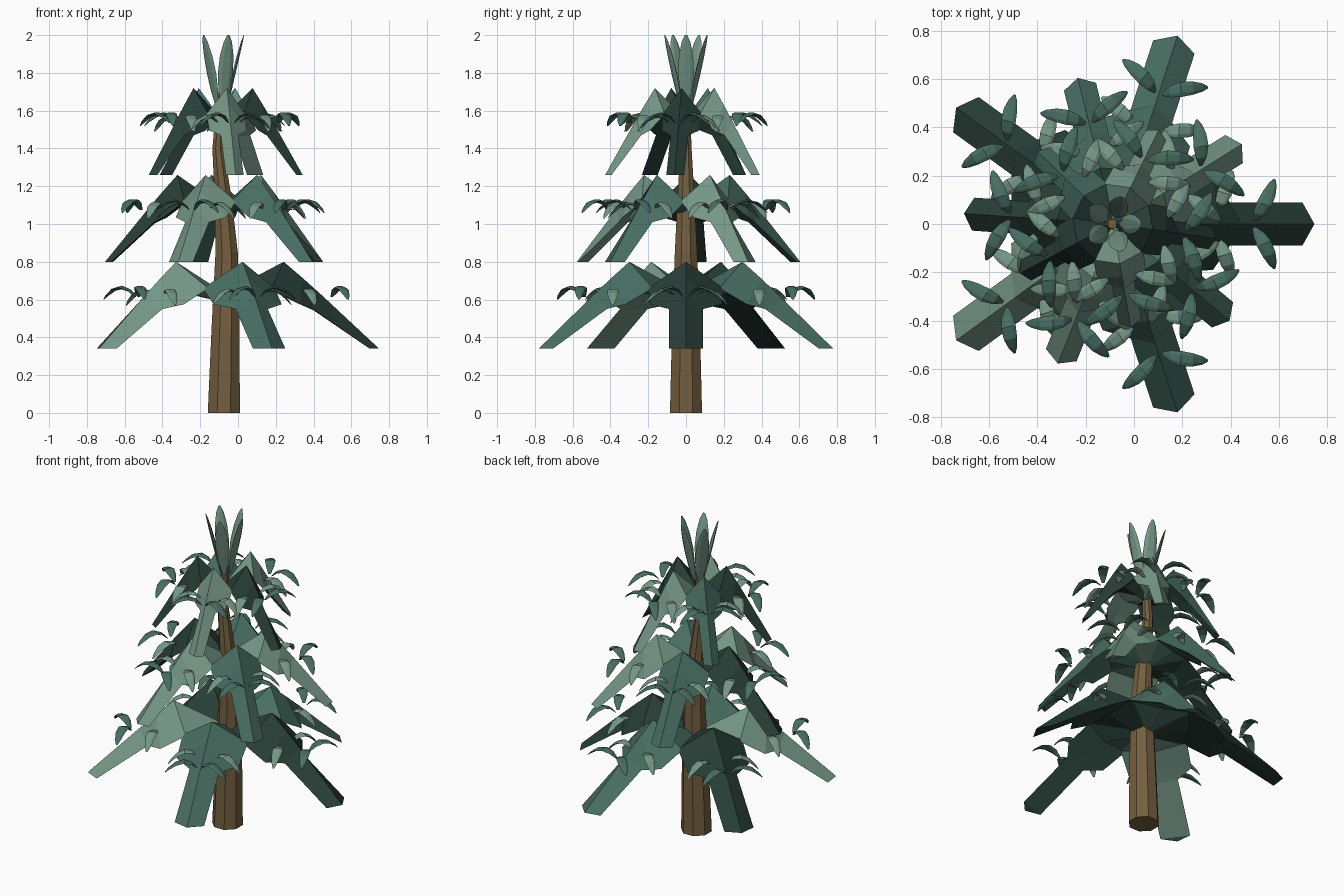
import bpy, bmesh, math
from mathutils import Vector

if "Cube" in bpy.data.objects:
    bpy.data.objects.remove(bpy.data.objects["Cube"])


def material(name, rgb):
    m = bpy.data.materials.new(name)
    lin = [((c / 255 + 0.055) / 1.055) ** 2.4 for c in rgb]
    m.diffuse_color = (*lin, 1)
    m.use_nodes = True
    m.node_tree.nodes["Principled BSDF"].inputs["Base Color"].default_value = m.diffuse_color
    return m


DARK = material("dark green", (40, 62, 55))
TEAL = material("mid green", (72, 110, 98))
LIGHT = material("pale green", (117, 151, 134))
BROWN = material("bark brown", (116, 95, 63))


def loft(name, rings, mat):
    """Closed flat-shaded body through rings of equal point count."""
    bm = bmesh.new()
    vs = [[bm.verts.new(p) for p in ring] for ring in rings]
    n = len(vs[0])
    for a, b in zip(vs, vs[1:]):
        for i in range(n):
            j = (i + 1) % n
            bm.faces.new((a[i], a[j], b[j], b[i]))
    bm.faces.new(vs[0][::-1])
    bm.faces.new(vs[-1])
    bmesh.ops.recalc_face_normals(bm, faces=bm.faces)
    me = bpy.data.meshes.new(name)
    bm.to_mesh(me)
    bm.free()
    me.materials.append(mat)
    ob = bpy.data.objects.new(name, me)
    bpy.context.collection.objects.link(ob)
    return ob


def leaf(name, path, side, width, thick, mat):
    """Thin oval leaf along a quadratic curve of three points."""
    a, b, c = (Vector(p) for p in path)
    side = Vector(side).normalized()
    rings = []
    for t, k in ((0, .25), (.2, .75), (.45, 1), (.7, .9), (.9, .55), (1, .15)):
        p = a * (1 - t) ** 2 + b * 2 * t * (1 - t) + c * t * t
        tan = ((b - a) * (1 - t) + (c - b) * t).normalized()
        up = tan.cross(side).normalized()
        rings.append([p + side * (width * k * math.cos(q * math.pi / 3))
                      + up * (thick * k * math.sin(q * math.pi / 3)) for q in range(6)])
    loft(name, rings, mat)


# Trunk: bent eight-sided post (x, z, radius)
trunk = [(-.075, 0, .092), (-.066, .45, .08), (-.06, .85, .064),
         (-.08, 1.15, .048), (-.106, 1.4, .032), (-.09, 1.7, .02)]
loft("trunk", [[(x + r * math.cos((i + .5) * math.pi / 4),
                 r * math.sin((i + .5) * math.pi / 4), z) for i in range(8)]
               for x, z, r in trunk], BROWN)

# Branch sections: ridge r, ridge z, side r, half width, side z, underside r, underside z
SECTIONS = [(.03, .65, .03, .05, .62, .03, .59),
            (.315, .80, .25, .20, .66, .27, .64),
            (.42, .71, .40, .19, .575, .40, .59),
            (.52, .62, .47, .09, .55, .47, .545),
            (.82, .34, .77, .09, .34, .77, .34)]

# Tiers: centre x, scale, lift, start angle, branch colours
TIERS = [("lower", -.073, 1, 0, 0, (DARK, TEAL, DARK, LIGHT, TEAL)),
         ("middle", -.082, .76, .46, 32, (LIGHT, TEAL, DARK, LIGHT, TEAL)),
         ("upper", -.088, .53, .92, 64, (LIGHT, TEAL, DARK, LIGHT, DARK))]

for tier, cx, s, lift, start, colours in TIERS:
    for k, mat in enumerate(colours):
        a = math.radians(start + 72 * k)
        u = Vector((math.cos(a), math.sin(a), 0))
        v = Vector((-math.sin(a), math.cos(a), 0))

        def at(r, w, z):
            return Vector((cx, 0, z + lift)) + u * r + v * w

        # Drooping bough
        rings = [[at(sr * s, w * s, sz), at(rr * s, 0, rz),
                  at(sr * s, -w * s, sz), at(ur * s, 0, uz)]
                 for rr, rz, sr, w, sz, ur, uz in SECTIONS]
        loft(f"{tier}_bough_{k + 1}", rings, mat)

        # Curled leaflets in pairs
        for sg in (-1, 1):
            r = .57 * s
            leaf(f"{tier}_outer_leaflet", [at(r, sg * .015, .615), at(r + .05, sg * .08, .72),
                 at(r + .085, sg * .185, .60)], u - v * sg * .4, .031, .008, TEAL)
            r = .42 * s
            leaf(f"{tier}_inner_leaflet", [at(r, sg * .06, .62), at(r + .03, sg * .13, .70),
                 at(r + .06, sg * .22, .57)], u - v * sg * .3, .031, .008, LIGHT)

# Crown: five upright leaves
for k in range(5):
    a = math.radians(72 * k)
    c, d = math.cos(a), math.sin(a)
    path = [(-.087 + r * c, r * d, z) for r, z in ((.03, 1.62), (.065, 1.82), (.118, 2.0))]
    leaf(f"crown_leaf_{k + 1}", path, (-d, c, 0), .042, .01, LIGHT)
